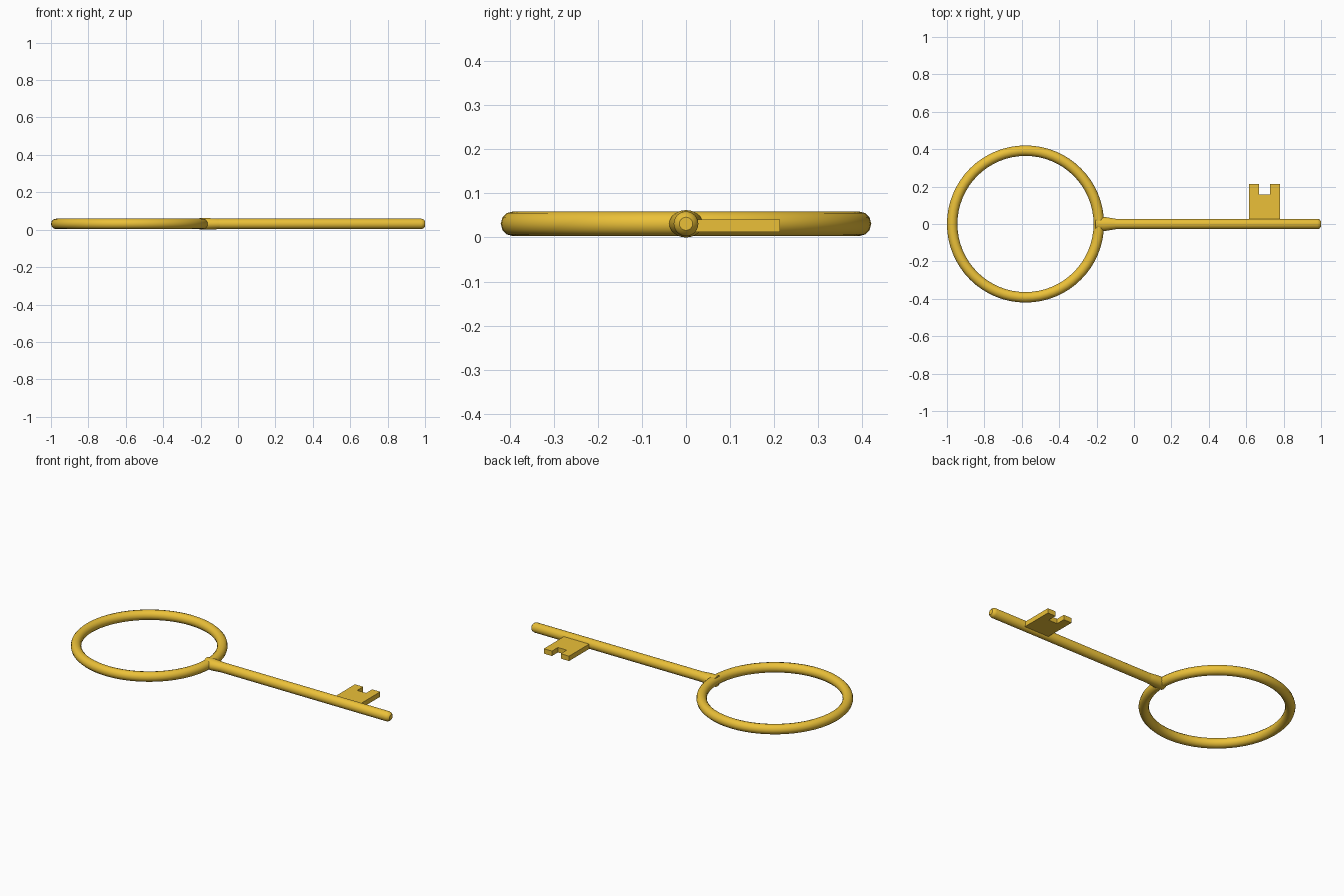
import bpy, bmesh, math

if "Cube" in bpy.data.objects:
    bpy.data.objects.remove(bpy.data.objects["Cube"])

Z = 0.031   # height of the key's centre plane
R = 0.028   # rod radius

gold = bpy.data.materials.new("gold")
gold.diffuse_color = (0.83, 0.53, 0.04, 1)
gold.use_nodes = True
gold.node_tree.nodes["Principled BSDF"].inputs["Base Color"].default_value = gold.diffuse_color


def finish(obj, name, smooth=True):
    obj.name = name
    obj.data.materials.append(gold)
    if smooth:
        bpy.ops.object.select_all(action='DESELECT')
        obj.select_set(True)
        bpy.context.view_layer.objects.active = obj
        bpy.ops.object.shade_smooth_by_angle(angle=math.radians(40))
    return obj


def mesh_object(bm, name, smooth=True):
    bmesh.ops.recalc_face_normals(bm, faces=bm.faces)
    mesh = bpy.data.meshes.new(name)
    bm.to_mesh(mesh)
    bm.free()
    obj = bpy.data.objects.new(name, mesh)
    bpy.context.collection.objects.link(obj)
    return finish(obj, name, smooth)


def turned_rod(name, sections, sides):
    """Elliptical rings (x, half width, half height) lofted along x."""
    bm = bmesh.new()
    rings = []
    for x, ry, rz in sections:
        angles = [2 * math.pi * i / sides for i in range(sides)]
        rings.append([bm.verts.new((x, ry * math.cos(a), Z + rz * math.sin(a)))
                      for a in angles])
    for a, b in zip(rings, rings[1:]):
        for i in range(sides):
            j = (i + 1) % sides
            bm.faces.new((a[i], a[j], b[j], b[i]))
    bm.faces.new(rings[0])
    bm.faces.new(rings[-1])
    return mesh_object(bm, name)


# Ring handle
bpy.ops.mesh.primitive_torus_add(location=(-0.58, 0, Z), major_radius=0.392,
                                 minor_radius=R, major_segments=64, minor_segments=12)
finish(bpy.context.object, "bow_ring")

# Shaft with rounded tip
turned_rod("shaft", [(-0.18, R, R), (0.98, R, R), (0.992, 0.024, 0.024),
                     (1.0, 0.015, 0.015)], 24)

# Tapered collar joining shaft and ring
turned_rod("collar", [(-0.205, 0.034, 0.031), (-0.16, 0.038, 0.031),
                      (-0.085, 0.026, 0.027)], 24)

# Notched bit
outline = [(0.615, 0.01), (0.78, 0.01), (0.78, 0.213), (0.727, 0.213),
           (0.727, 0.157), (0.669, 0.157), (0.669, 0.213), (0.615, 0.213)]
bm = bmesh.new()
face = bm.faces.new([bm.verts.new((x, y, 0.012)) for x, y in outline])
ext = bmesh.ops.extrude_face_region(bm, geom=[face])
bmesh.ops.translate(bm, vec=(0, 0, 0.029),
                    verts=[v for v in ext["geom"] if isinstance(v, bmesh.types.BMVert)])
mesh_object(bm, "bit", smooth=False)
